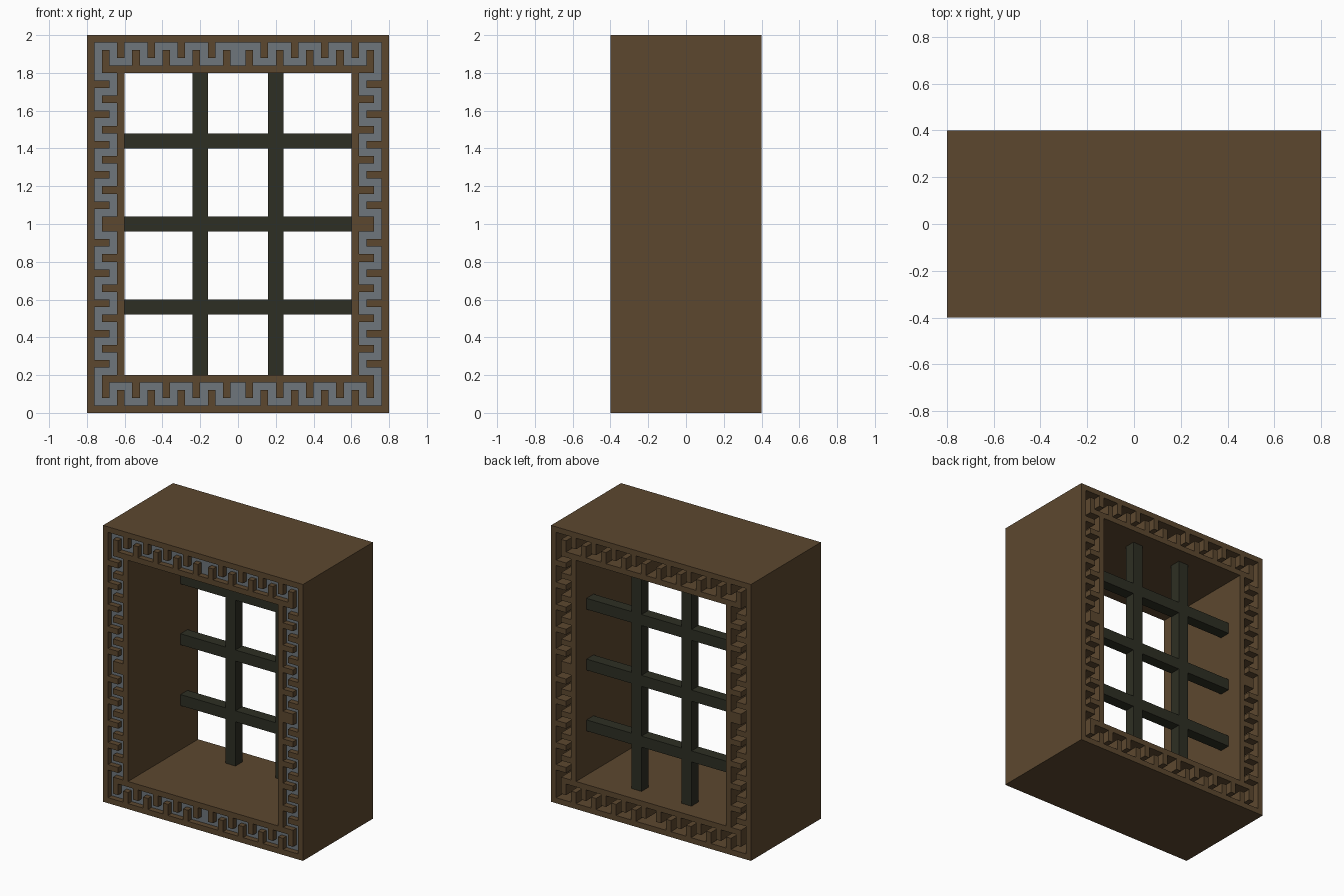
import bpy
import bmesh

if "Cube" in bpy.data.objects:
    bpy.data.objects.remove(bpy.data.objects["Cube"])

U = 0.04                 # pattern module
COLS, ROWS = 40, 50      # frame size in modules
RIM = 5                  # frame width in modules


def material(name, rgb):
    m = bpy.data.materials.new(name)
    m.diffuse_color = (*rgb, 1)
    m.use_nodes = True
    m.node_tree.nodes["Principled BSDF"].inputs["Base Color"].default_value = m.diffuse_color
    return m


brown = material("brown wood", (0.108, 0.064, 0.028))
grey = material("slate grey", (0.156, 0.183, 0.202))
dark = material("dark bars", (0.027, 0.028, 0.017))


def extrude_cells(name, cells, y0, y1, mat):
    """Fill a set of square modules in the xz plane and extrude them from y0 to y1."""
    bm = bmesh.new()
    verts = {}

    def vert(i, k):
        if (i, k) not in verts:
            verts[i, k] = bm.verts.new(((i - COLS / 2) * U, y0, k * U))
        return verts[i, k]

    for i, k in sorted(cells):
        bm.faces.new([vert(i, k), vert(i + 1, k), vert(i + 1, k + 1), vert(i, k + 1)])
    out = bmesh.ops.extrude_face_region(bm, geom=bm.faces[:], use_keep_orig=True)
    moved = [g for g in out["geom"] if isinstance(g, bmesh.types.BMVert)]
    bmesh.ops.translate(bm, verts=moved, vec=(0, y1 - y0, 0))
    bmesh.ops.recalc_face_normals(bm, faces=bm.faces[:])
    bmesh.ops.dissolve_limit(bm, angle_limit=0.01, verts=bm.verts[:], edges=bm.edges[:])
    me = bpy.data.meshes.new(name)
    bm.to_mesh(me)
    bm.free()
    me.materials.append(mat)
    ob = bpy.data.objects.new(name, me)
    bpy.context.collection.objects.link(ob)
    return ob


def meander(half, start):
    """Square-wave key pattern from a corner to the middle: (along, inward) modules."""
    cells = set()
    for i in range(1, half):
        if i < start:
            depths = (1,)
        elif i % 2:
            depths = (1, 2, 3)
        else:
            depths = (1,) if ((i - start) // 2) % 2 else (3,)
        cells |= {(i, d) for d in depths}
    return cells


# key pattern: one corner quarter, mirrored left-right and top-bottom
quarter = meander(COLS // 2, 3) | {(d, i) for i, d in meander(ROWS // 2, 5)}
key = set()
for i, k in quarter:
    for x in (i, COLS - 1 - i):
        for z in (k, ROWS - 1 - k):
            key.add((x, z))

# box frame with the key pattern cut through it
ring = {(i, k) for i in range(COLS) for k in range(ROWS)
        if min(i, k, COLS - 1 - i, ROWS - 1 - k) < RIM}
extrude_cells("frame", ring - key, -0.4, 0.4, brown)

# recessed inlay behind the front of the slots
extrude_cells("key_inlay", key, -0.36, -0.32, grey)

# window lattice: two uprights and three crossbars, joined at the crossings
lattice = {(i, k) for i in range(RIM, COLS - RIM) for k in range(RIM, ROWS - RIM)
           if i in (14, 15, 24, 25) or k in (13, 14, 24, 25, 35, 36)}
extrude_cells("lattice", lattice, 0.2, 0.28, dark)
